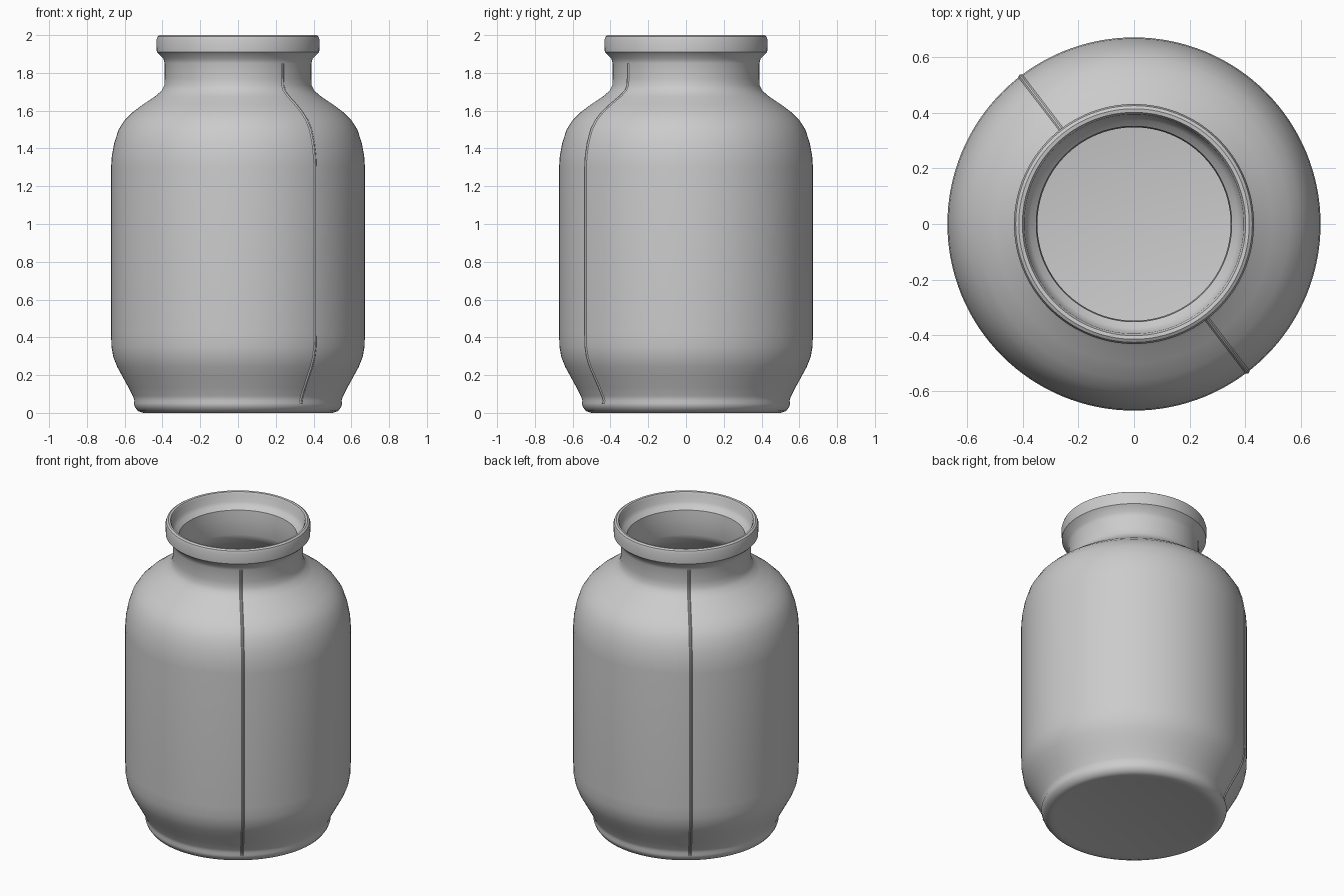
import bpy, bmesh, math
from mathutils import Matrix, Vector

if "Cube" in bpy.data.objects:
    bpy.data.objects.remove(bpy.data.objects["Cube"])

# outer wall, foot to lip (radius, height)
outer = [(0.50, 0.0), (0.53, 0.01), (0.545, 0.03), (0.552, 0.05), (0.548, 0.065),
         (0.557, 0.09), (0.58, 0.135), (0.61, 0.19), (0.64, 0.245), (0.66, 0.295),
         (0.67, 0.35), (0.672, 0.42), (0.672, 1.30), (0.668, 1.36), (0.655, 1.43),
         (0.632, 1.50), (0.60, 1.55), (0.56, 1.59), (0.50, 1.635), (0.44, 1.675),
         (0.405, 1.705), (0.39, 1.735), (0.388, 1.77), (0.388, 1.85)]
lip = [(0.395, 1.875), (0.43, 1.91), (0.432, 1.975), (0.426, 1.993), (0.415, 2.0),
       (0.402, 1.998), (0.395, 1.985), (0.39, 1.94), (0.375, 1.92), (0.352, 1.90)]
# inner wall, neck to floor
inner = [(0.348, 1.85), (0.348, 1.74), (0.36, 1.70), (0.40, 1.66), (0.47, 1.605),
         (0.54, 1.555), (0.59, 1.49), (0.62, 1.41), (0.632, 1.30), (0.632, 0.40),
         (0.62, 0.31), (0.58, 0.21), (0.53, 0.11), (0.49, 0.06), (0.44, 0.045)]


def lathe(name, profile, segments=128):
    bm = bmesh.new()
    verts = [bm.verts.new((r, 0, z)) for r, z in profile]
    edges = [bm.edges.new(p) for p in zip(verts, verts[1:])]
    bmesh.ops.spin(bm, geom=verts + edges, cent=(0, 0, 0), axis=(0, 0, 1),
                   angle=2 * math.pi, steps=segments)
    bmesh.ops.remove_doubles(bm, verts=bm.verts, dist=0.0005)
    bmesh.ops.recalc_face_normals(bm, faces=bm.faces)
    return finish(name, bm)


def finish(name, bm):
    mesh = bpy.data.meshes.new(name)
    bm.to_mesh(mesh)
    bm.free()
    ob = bpy.data.objects.new(name, mesh)
    bpy.context.collection.objects.link(ob)
    bpy.ops.object.select_all(action='DESELECT')
    ob.select_set(True)
    bpy.context.view_layer.objects.active = ob
    bpy.ops.object.shade_smooth_by_angle(angle=math.radians(35))
    return ob


def seam(name, angle):
    # thin raised mould line following the outer wall
    bm = bmesh.new()
    path = outer[3:]
    rows = []
    for i, (r, z) in enumerate(path):
        a, b = path[max(i - 1, 0)], path[min(i + 1, len(path) - 1)]
        n = Vector((b[1] - a[1], 0, a[0] - b[0])).normalized()
        p = Vector((r, 0, z))
        rows.append([bm.verts.new(p + n * h + Vector((0, w, 0)))
                     for w, h in ((-0.012, -0.003), (-0.003, 0.005),
                                  (0.003, 0.005), (0.012, -0.003))])
    for lo, hi in zip(rows, rows[1:]):
        for k in range(4):
            j = (k + 1) % 4
            bm.faces.new((lo[k], lo[j], hi[j], hi[k]))
    bm.faces.new(rows[0])
    bm.faces.new(rows[-1])
    bmesh.ops.recalc_face_normals(bm, faces=bm.faces)
    bm.transform(Matrix.Rotation(angle, 4, 'Z'))
    return finish(name, bm)


# jar body: slightly recessed underside, outer wall, lip, inner wall, floor
lathe("jar_body", [(0, 0.008), (0.47, 0.006)] + outer + lip + inner + [(0, 0.04)])

# two opposite mould seams
for side, deg in (("front", -52.5), ("back", 127.5)):
    seam("mould_seam_" + side, math.radians(deg))
